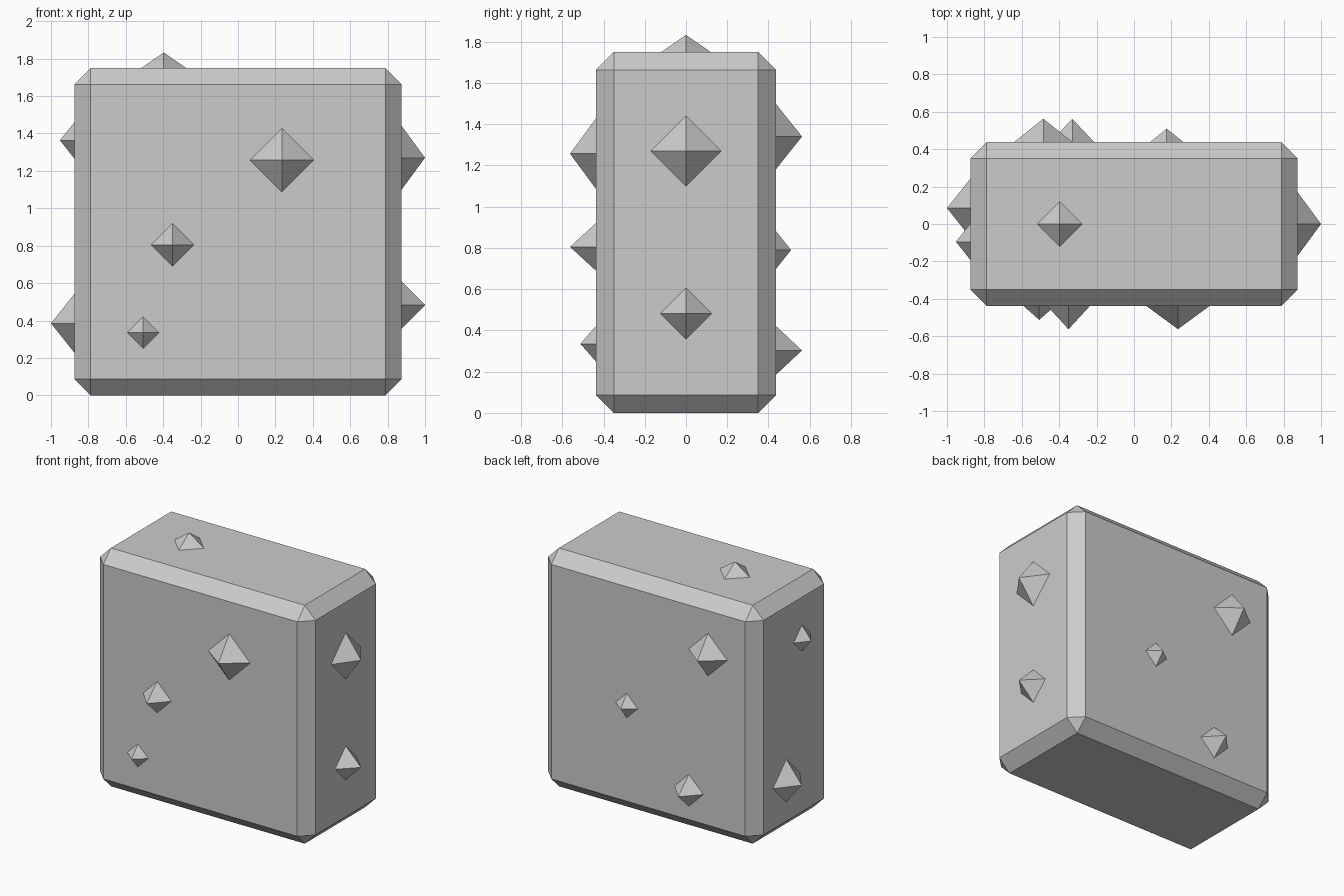
import bpy
import bmesh
from mathutils import Matrix, Vector

default = bpy.data.objects.get("Cube")
if default:
    bpy.data.objects.remove(default, do_unlink=True)

W, D, H, BEVEL = 0.875, 0.4375, 1.75, 0.0875

grey = bpy.data.materials.new("stone_grey")
grey.use_nodes = True
grey.diffuse_color = (0.6, 0.6, 0.6, 1)
grey.node_tree.nodes["Principled BSDF"].inputs["Base Color"].default_value = (0.6, 0.6, 0.6, 1)


def add_object(name, bm):
    mesh = bpy.data.meshes.new(name)
    bm.to_mesh(mesh)
    bm.free()
    mesh.materials.append(grey)
    obj = bpy.data.objects.new(name, mesh)
    bpy.context.collection.objects.link(obj)
    return obj


# Chamfered block
bm = bmesh.new()
bmesh.ops.create_cube(bm, size=2, matrix=Matrix.Translation((0, 0, H / 2)) @ Matrix.Diagonal((W, D, H / 2, 1)))
bmesh.ops.bevel(bm, geom=bm.edges[:], offset=BEVEL, offset_type='OFFSET',
                segments=1, profile=0.5, affect='EDGES')
add_object("block", bm)


# Four-sided spike whose base lies on a face of the block
def spike(name, base, normal, radius, height):
    bm = bmesh.new()
    bmesh.ops.create_cone(bm, cap_ends=True, segments=4, radius1=radius, radius2=0,
                          depth=height, matrix=Matrix.Translation((0, 0, height / 2)))
    bmesh.ops.remove_doubles(bm, verts=bm.verts[:], dist=0.0001)
    obj = add_object(name, bm)
    turn = Vector((0, 0, 1)).rotation_difference(Vector(normal))
    obj.matrix_world = Matrix.Translation(base) @ turn.to_matrix().to_4x4()


FRONT, BACK, LEFT, RIGHT, TOP = (0, -1, 0), (0, 1, 0), (1, 0, 0), (-1, 0, 0), (0, 0, 1)

spike("front_spike_large", (0.235, -D, 1.257), FRONT, 0.17, 0.125)
spike("front_spike_medium", (-0.35, -D, 0.805), FRONT, 0.115, 0.125)
spike("front_spike_small", (-0.507, -D, 0.335), FRONT, 0.085, 0.075)

spike("back_spike_large", (-0.485, D, 1.34), BACK, 0.157, 0.125)
spike("back_spike_medium", (-0.33, D, 0.303), BACK, 0.117, 0.125)
spike("back_spike_small", (0.175, D, 0.79), BACK, 0.09, 0.072)

spike("left_spike_upper", (W, 0, 1.27), LEFT, 0.17, 0.125)
spike("left_spike_lower", (W, 0, 0.483), LEFT, 0.125, 0.125)

spike("right_spike_upper", (-W, -0.095, 1.363), RIGHT, 0.097, 0.077)
spike("right_spike_lower", (-W, 0.085, 0.385), RIGHT, 0.157, 0.125)

spike("top_spike", (-0.397, 0, H), TOP, 0.12, 0.083)
